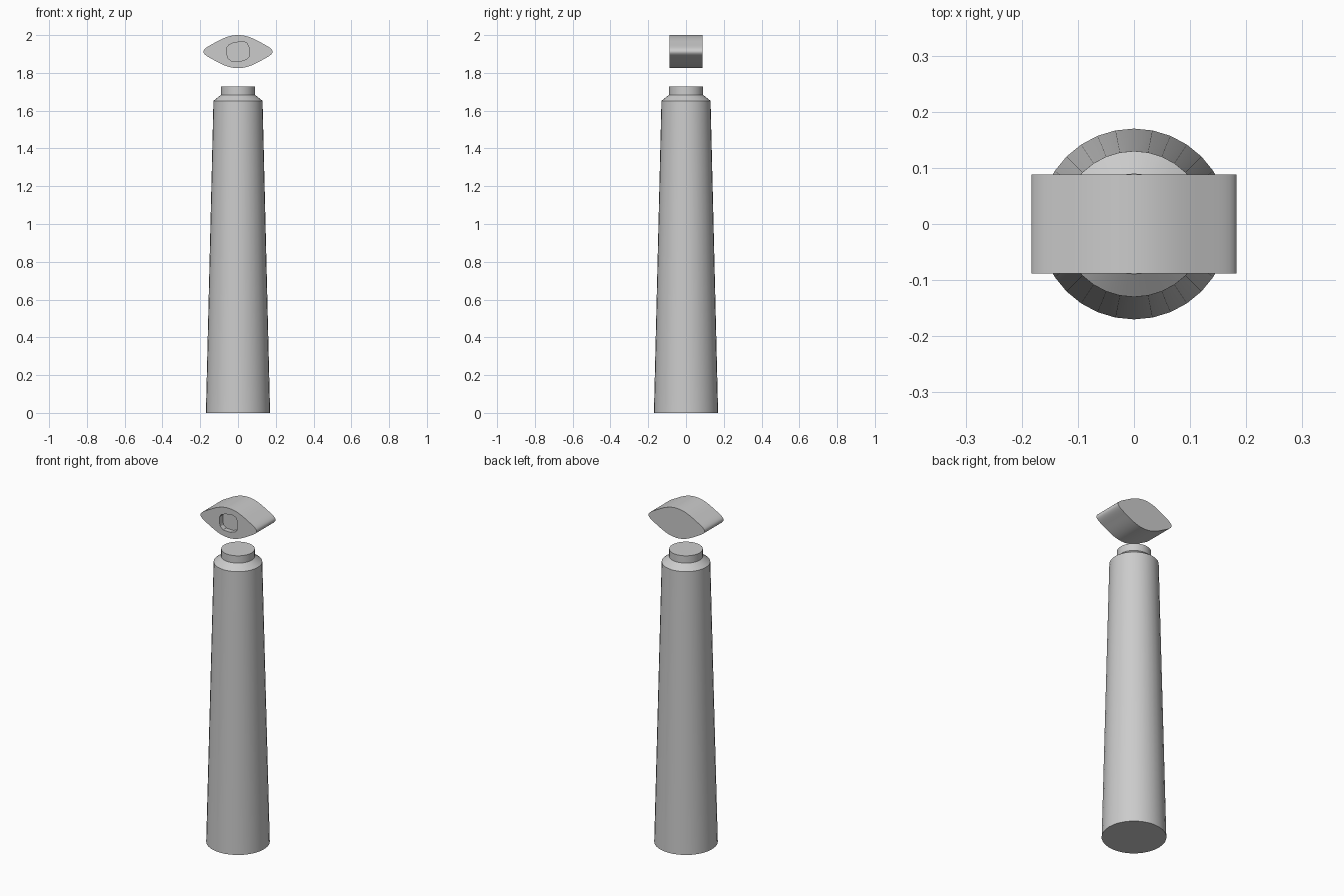
import bpy, bmesh, math
from mathutils import Vector
from mathutils.geometry import interpolate_bezier

cube = bpy.data.objects.get("Cube")
if cube:
    bpy.data.objects.remove(cube, do_unlink=True)

stone = bpy.data.materials.new("plain grey")
stone.use_nodes = True
GREY = (0.6, 0.6, 0.6, 1)
stone.diffuse_color = GREY
stone.node_tree.nodes["Principled BSDF"].inputs["Base Color"].default_value = GREY


def finish(bm, name):
    """Turn a bmesh into a smooth object with sharp edges kept."""
    bmesh.ops.recalc_face_normals(bm, faces=bm.faces)
    mesh = bpy.data.meshes.new(name)
    bm.to_mesh(mesh)
    bm.free()
    mesh.materials.append(stone)
    obj = bpy.data.objects.new(name, mesh)
    bpy.context.collection.objects.link(obj)
    bpy.ops.object.select_all(action='DESELECT')
    obj.select_set(True)
    bpy.context.view_layer.objects.active = obj
    bpy.ops.object.shade_smooth_by_angle(angle=math.radians(30))
    return obj


def bridge(bm, a, b):
    for i in range(len(a)):
        j = (i + 1) % len(a)
        bm.faces.new((a[i], a[j], b[j], b[i]))


def lathe(name, profile, sides=32):
    """Closed solid of revolution from (radius, height) pairs."""
    bm = bmesh.new()
    rings = []
    for r, z in profile:
        angles = [2 * math.pi * i / sides for i in range(sides)]
        rings.append([bm.verts.new((r * math.cos(t), r * math.sin(t), z)) for t in angles])
    for low, high in zip(rings, rings[1:]):
        bridge(bm, low, high)
    bm.faces.new(rings[0])
    bm.faces.new(rings[-1])
    return finish(bm, name)


def bezier(points, count):
    return [(p.x, p.y) for p in interpolate_bezier(*[Vector(p) for p in points], count)]


# Tapered tower with sloped shoulder and short neck
lathe("tower", [(0.17, 0), (0.13, 1.652), (0.09, 1.684), (0.09, 1.727)])

# Eye outline: one quarter, from the side tip to the top, then mirrored
MID_Z, HALF_DEPTH, RECESS = 1.9125, 0.0885, 0.03
quarter = bezier([(0.183, 0), (0.183, 0.016), (0.158, 0.028), (0.125, 0.046)], 8)
quarter += bezier([(0.125, 0.046), (0.09, 0.066), (0.05, 0.0875), (0, 0.0875)], 10)[1:]
upper = quarter + [(-x, z) for x, z in reversed(quarter[:-1])]
outline = upper + [(x, -z) for x, z in reversed(upper[1:-1])]

# Slightly irregular rounded pupil outline
pupil = [(-0.058, 0.022), (-0.048, 0.036), (-0.02, 0.048), (0.03, 0.053), (0.048, 0.044),
         (0.058, 0.022), (0.058, -0.026), (0.045, -0.04), (0.01, -0.052), (-0.035, -0.05),
         (-0.053, -0.035), (-0.058, -0.018)]

# Eye block with the pupil sunk into its front
bm = bmesh.new()


def loop(points, y):
    return [bm.verts.new((x, y, MID_Z + z)) for x, z in points]


front, back = loop(outline, -HALF_DEPTH), loop(outline, HALF_DEPTH)
rim, floor = loop(pupil, -HALF_DEPTH), loop(pupil, RECESS - HALF_DEPTH)
bridge(bm, front, back)
bridge(bm, rim, floor)
bm.faces.new(back)
bm.faces.new(floor)
edges = [bm.edges.get((l[i - 1], l[i])) for l in (front, rim) for i in range(len(l))]
bmesh.ops.triangle_fill(bm, edges=edges, use_beauty=True, normal=(0, -1, 0))
finish(bm, "eye")
